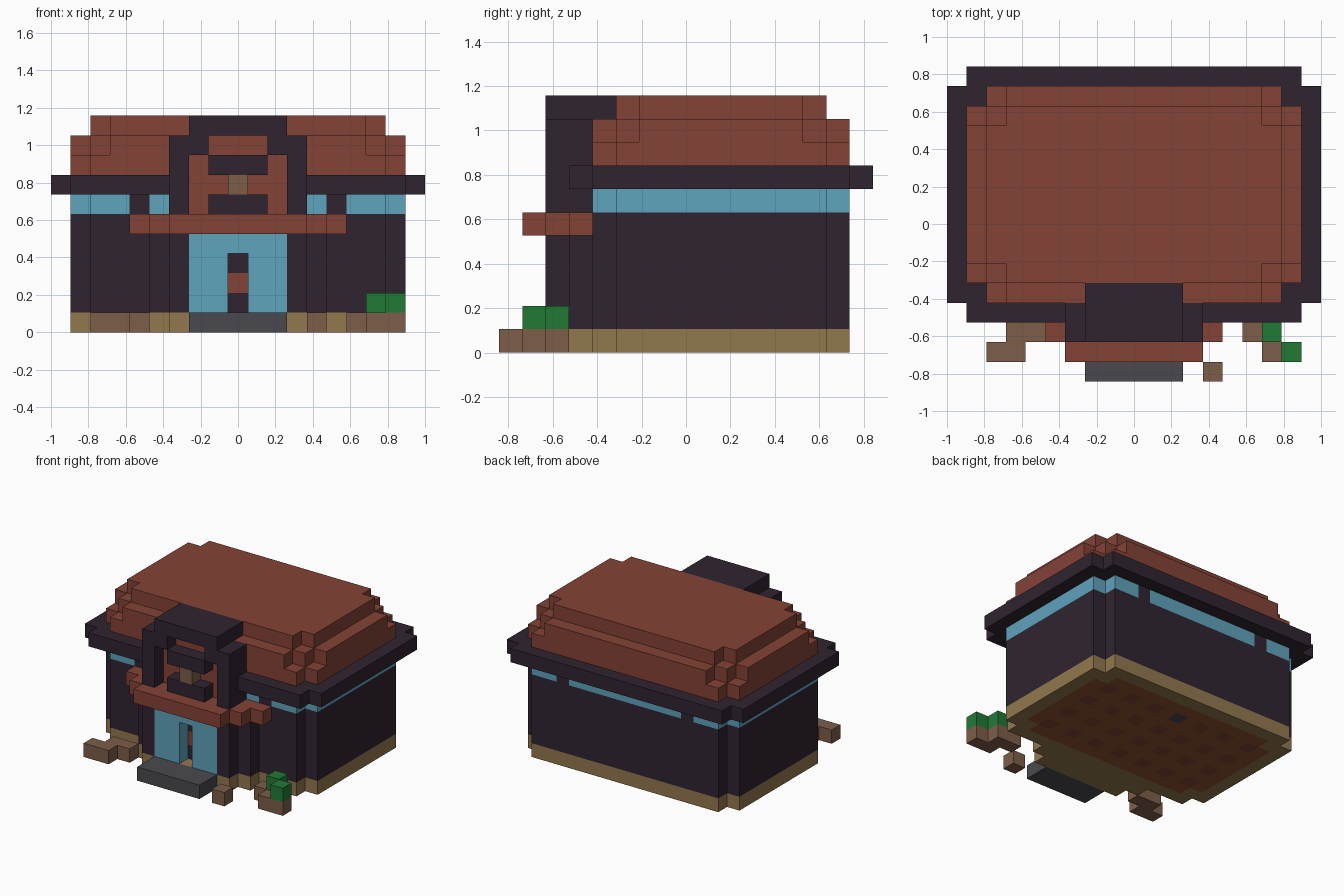
import bpy
import bmesh
from mathutils import Vector

cube = bpy.data.objects.get("Cube")
if cube:
    bpy.data.objects.remove(cube, do_unlink=True)

UNIT = 2 / 19
ORIGIN = Vector((-9.5, -8, 0))
taken = set()


def material(name, hex_colour):
    channels = [int(hex_colour[i:i + 2], 16) / 255 for i in (0, 2, 4)]
    colour = [((c + 0.055) / 1.055) ** 2.4 for c in channels] + [1]
    mat = bpy.data.materials.new(name)
    mat.use_nodes = True
    mat.diffuse_color = colour
    bsdf = mat.node_tree.nodes["Principled BSDF"]
    bsdf.inputs["Base Color"].default_value = colour
    bsdf.inputs["Roughness"].default_value = 0.9
    return mat


red = material("brick_red", "844236")
dark = material("dark_plum", "2f2430")
blue = material("glass_blue", "5fa3bc")
tan = material("sand_tan", "92784e")
brown = material("wood_brown", "7d5e49")
grey = material("stone_grey", "4a494d")
green = material("leaf_green", "217a35")
floor_brown = material("floor_brown", "8f5230")


def block(x, y, z):
    """All unit cells of a box given as ranges."""
    return {(i, j, k) for i in range(*x) for j in range(*y) for k in range(*z)}


def mirrored(cells):
    return cells | {(18 - i, j, k) for i, j, k in cells}


def part(name, mat, *boxes):
    """Skin the cells that no earlier part uses, and merge flat faces."""
    cells = set().union(*boxes) - taken
    taken.update(cells)
    bm = bmesh.new()
    corners = {}

    def vert(p):
        if p not in corners:
            corners[p] = bm.verts.new((Vector(p) + ORIGIN) * UNIT)
        return corners[p]

    for cell in sorted(cells):
        for axis in range(3):
            for side in (0, 1):
                near = list(cell)
                near[axis] += 1 if side else -1
                if tuple(near) in cells:
                    continue
                loop = []
                for a, b in ((0, 0), (1, 0), (1, 1), (0, 1)):
                    p = list(cell)
                    p[axis] += side
                    p[(axis + 1) % 3] += a
                    p[(axis + 2) % 3] += b
                    loop.append(vert(tuple(p)))
                bm.faces.new(loop if side else loop[::-1])
    bmesh.ops.dissolve_limit(bm, angle_limit=0.01, verts=bm.verts, edges=bm.edges)
    mesh = bpy.data.meshes.new(name)
    bm.to_mesh(mesh)
    bm.free()
    mesh.materials.append(mat)
    obj = bpy.data.objects.new(name, mesh)
    bpy.context.collection.objects.link(obj)


def notched(z, inset=0):
    """House footprint with stepped corners."""
    a = inset
    return (block((1 + a, 18 - a), (5 + a, 14 - a), z)
            | block((2 + a, 17 - a), (4 + a, 15 - a), z))


def porch(z, front):
    """Stepped bay that projects towards the front."""
    return (block((6, 13), (front, 4), z)
            | block((5, 14), (front + 1, 4), z))


# Front gable: arch, lintels, ornament and recessed infill
part("gable_arch", dark,
     mirrored(block((6, 7), (2, 4), (6, 10))),
     mirrored(block((7, 8), (2, 4), (9, 10))),
     block((7, 12), (2, 5), (10, 11)))
part("gable_lintels", dark,
     block((8, 11), (2, 3), (6, 7)), block((8, 11), (2, 3), (8, 9)))
part("gable_ornament", brown, block((9, 10), (2, 3), (7, 8)))
part("gable_infill", red,
     block((7, 12), (3, 5), (6, 9)), block((8, 11), (3, 4), (9, 10)))

# Canopy over the entrance
part("canopy", red, porch((5, 6), 1), block((4, 15), (3, 4), (5, 6)))

# Entrance: the opening is reserved so that nothing fills it
opening = block((9, 10), (2, 3), (1, 4))
taken.update(opening)
part("door_glass", blue, block((7, 12), (2, 3), (1, 5)))
part("door_panel", red, block((9, 10), (3, 4), (2, 3)))
part("front_step", grey, block((7, 12), (0, 2), (0, 1)))

# Floor with inlaid tiles, seen from below
part("floor_hatch", grey, block((9, 10), (12, 13), (0, 1)))
part("floor_tiles", red,
     {(i, j, 0) for i in range(3, 17, 2) for j in range(6, 14, 2)})
part("floor", floor_brown, notched((0, 1), 1))

# Foundation, walls and window band
part("foundation", tan, notched((0, 1)), porch((0, 1), 2))
part("window_posts", dark,
     mirrored(block((4, 5), (4, 5), (6, 7)) | block((4, 5), (14, 15), (6, 7))))
part("walls", dark, notched((1, 6)), porch((1, 5), 2))
part("window_band", blue, notched((6, 7)))

# Eaves and stepped roof
part("eaves", dark,
     block((0, 19), (4, 15), (7, 8)), block((1, 18), (3, 16), (7, 8)))
part("roof", red,
     notched((8, 9)),
     block((1, 18), (6, 13), (9, 10)),
     block((2, 17), (5, 14), (9, 10)),
     block((3, 16), (4, 15), (9, 10)),
     block((2, 17), (6, 13), (10, 11)),
     block((3, 16), (5, 14), (10, 11)))

# Planters, shrubs and loose blocks in front
part("right_planter", brown,
     block((3, 5), (2, 3), (0, 1)), block((2, 4), (1, 2), (0, 1)))
part("left_planter", brown,
     block((15, 17), (2, 3), (0, 1)), block((16, 18), (1, 2), (0, 1)))
part("shrub", green,
     block((16, 17), (2, 3), (1, 2)), block((17, 18), (1, 2), (1, 2)))
part("loose_block", brown, block((13, 14), (0, 1), (0, 1)))
